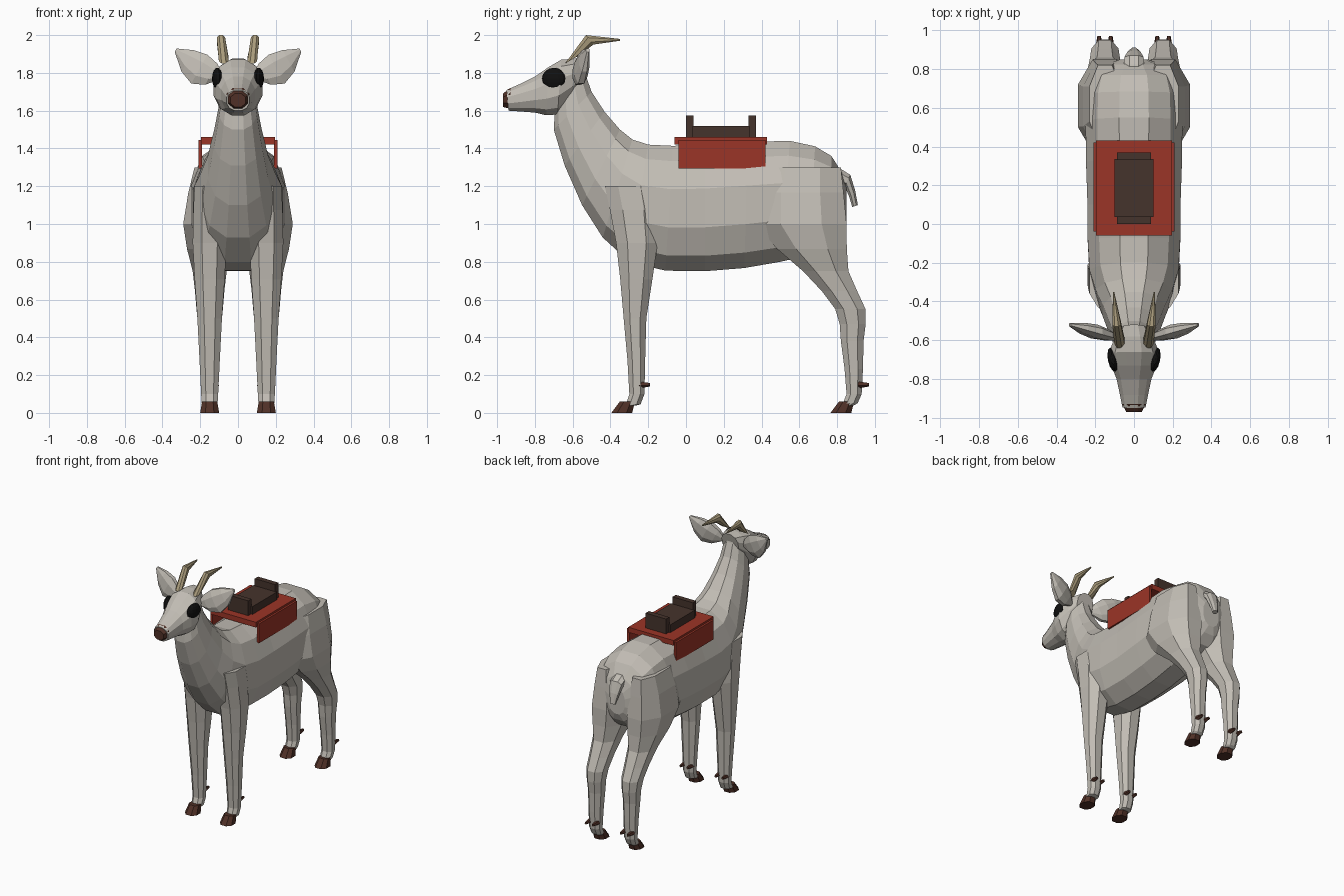
import bpy, bmesh, math
from mathutils import Vector, Matrix, Euler

cube = bpy.data.objects.get("Cube")
if cube:
    bpy.data.objects.remove(cube, do_unlink=True)


def material(name, red, green, blue):
    mat = bpy.data.materials.new(name)
    mat.use_nodes = True
    colour = (red, green, blue, 1)
    mat.diffuse_color = colour
    for node in mat.node_tree.nodes:
        if node.type == 'BSDF_PRINCIPLED':
            node.inputs["Base Color"].default_value = colour
    return mat


coat = material("pale_coat", .54, .51, .46)
red = material("blanket_red", .33, .035, .02)
brown = material("seat_brown", .06, .033, .025)
hoof_brown = material("hoof_brown", .08, .03, .02)
tan = material("horn_tan", .4, .33, .2)
black = material("eye_black", .005, .005, .005)


def finish(name, bm, mat):
    """Turn a bmesh into a named, flat-shaded object."""
    bmesh.ops.recalc_face_normals(bm, faces=bm.faces)
    mesh = bpy.data.meshes.new(name)
    bm.to_mesh(mesh)
    bm.free()
    mesh.materials.append(mat)
    obj = bpy.data.objects.new(name, mesh)
    bpy.context.collection.objects.link(obj)


def oval(centre, across, along, count):
    """Slightly squared ring of points; its outer points touch the half axes."""
    def squared(value):
        return math.copysign(abs(value / math.cos(math.pi / count)) ** .9, value)
    angles = [math.tau * (i + .5) / count for i in range(count)]
    return [centre + across * squared(math.cos(a)) + along * squared(math.sin(a))
            for a in angles]


def skin(name, rings, mat):
    """Join equal rings of points into a closed tube."""
    bm = bmesh.new()
    loops = [[bm.verts.new(point) for point in ring] for ring in rings]
    for lower, upper in zip(loops, loops[1:]):
        for i in range(len(lower)):
            bm.faces.new((lower[i - 1], lower[i], upper[i], upper[i - 1]))
    bm.faces.new(loops[0])
    bm.faces.new(loops[-1])
    finish(name, bm, mat)


def refine(keys):
    """Add one smoothly curved station between each pair of keys."""
    rows = [Vector(key) for key in keys]
    padded = [rows[0], *rows, rows[-1]]
    result = []
    for before, start, end, after in zip(padded, padded[1:], padded[2:], padded[3:]):
        result += [start, ((start + end) * 9 - before - after) / 16]
    return result + [rows[-1]]


def loft(name, stations, mat, count=8, x=0, lean=0):
    """Each station has two opposite (y, z) edge points and a half width."""
    rings = []
    for i, (y_a, z_a, y_b, z_b, width) in enumerate(stations):
        a = Vector((x + lean * i, y_a, z_a))
        b = Vector((x + lean * i, y_b, z_b))
        rings.append(oval((a + b) / 2, Vector((width, 0, 0)), (a - b) / 2, count))
    skin(name, rings, mat)


def level(keys, shift=0):
    """Level stations from centre y, z, half depth and half width."""
    return [(y + shift - depth, z, y + shift + depth, z, width)
            for y, z, depth, width in keys]


def box(name, centre, size, mat):
    bm = bmesh.new()
    bmesh.ops.create_cube(bm, size=1, matrix=Matrix.LocRotScale(
        Vector(centre), None, Vector(size)))
    finish(name, bm, mat)


# Torso and neck from rump to nape
loft("body", refine([
    (.85, 1.2, .85, 1, .07),
    (.77, 1.36, .77, .88, .22),
    (.55, 1.44, .5, .8, .25),
    (.1, 1.42, .1, .75, .24),
    (-.2, 1.42, -.3, .8, .23),
    (-.35, 1.5, -.55, 1.1, .16),
    (-.5, 1.7, -.7, 1.5, .1),
    (-.55, 1.87, -.67, 1.64, .08)]), coat, count=12)

# Head from nape to muzzle, with a dark nose
loft("head", refine([
    (-.52, 1.87, -.56, 1.72, .07),
    (-.66, 1.87, -.68, 1.58, .13),
    (-.8, 1.78, -.8, 1.59, .09),
    (-.95, 1.71, -.94, 1.6, .06)]), coat, count=12)
loft("nose", [
    (-.93, 1.72, -.93, 1.61, .06),
    (-.97, 1.69, -.97, 1.62, .04)], hoof_brown)

# Tail curling down from the rump
loft("tail", refine([
    (.78, 1.3, .78, 1.2, .05),
    (.87, 1.26, .84, 1.2, .05),
    (.91, 1.1, .88, 1.09, .02)]), coat)

# Legs from hip or shoulder to pastern
hind = refine(level([
    (.62, 1.3, .2, .08),
    (.61, 1, .24, .14),
    (.74, .75, .12, .09),
    (.87, .55, .08, .07),
    (.88, .38, .06, .055),
    (.89, .1, .04, .045),
    (.85, .04, .04, .04)]))
fore = refine(level([
    (-.3, 1.2, .13, .08),
    (-.26, .9, .11, .09),
    (-.27, .5, .06, .065),
    (-.26, .1, .04, .045),
    (-.3, .04, .04, .04)]))
hoof = [(-.06, 0, .055, .05), (-.03, .06, .04, .04)]
stance = .15

for side, word in ((1, "left"), (-1, "right")):
    for part, leg, heel in (("hind", hind, .88), ("front", fore, -.28)):
        loft(f"{word}_{part}_leg", leg, coat, x=stance * side)
        loft(f"{word}_{part}_hoof", level(hoof, heel), hoof_brown, x=stance * side)
        # Pair of dewclaws behind the pastern
        for offset in (-.03, .03):
            bm = bmesh.new()
            bmesh.ops.create_cone(
                bm, cap_ends=True, segments=5, radius1=.02, radius2=.01, depth=.06,
                matrix=Matrix.LocRotScale(
                    Vector((stance * side + offset, heel + .06, .15)),
                    Euler((-math.pi / 2, 0, 0)), None))
            finish(f"{word}_{part}_dewclaw", bm, hoof_brown)

    # Leaf-shaped ear, swelling towards its middle
    base = Vector((.08 * side, -.59, 1.78))
    tip = Vector((.33 * side, -.52, 1.92))
    rings = []
    for i in range(5):
        swell = math.sin(math.pi * i / 4)
        centre = base.lerp(tip, i / 4) - Vector((0, 0, .03 * swell))
        across = Vector((-.5 * side, 0, .9)) * (.01 + .075 * swell)
        rings.append(oval(centre, across, Vector((0, .01 + .025 * swell, 0)), 8))
    skin(f"{word}_ear", rings, coat)

    # Horn rising, then sweeping back to a point
    loft(f"{word}_horn", [
        (-.64, 1.85, -.57, 1.89, .026),
        (-.53, 2, -.49, 1.95, .022),
        (-.35, 1.98, -.35, 1.97, .003)],
        tan, x=.075 * side, lean=.015 * side)

    # Flattened eye on the cheek
    bm = bmesh.new()
    bmesh.ops.create_uvsphere(
        bm, u_segments=12, v_segments=8, radius=1,
        matrix=Matrix.LocRotScale(
            Vector((.11 * side, -.7, 1.77)), Euler((0, 0, -.2 * side)),
            Vector((.025, .063, .057))))
    finish(f"{word}_eye", bm, black)

    # Blanket flap down the flank
    box(f"{word}_blanket_flap", (.2 * side, .19, 1.37), (.02, .46, .15), red)

# Blanket platform, seat and its end boards
box("blanket_top", (0, .185, 1.44), (.39, .49, .04), red)
box("seat", (0, .185, 1.48), (.2, .3, .08), brown)
for name, y in (("front_board", .02), ("rear_board", .35)):
    box(name, (0, y, 1.51), (.175, .04, .13), brown)
